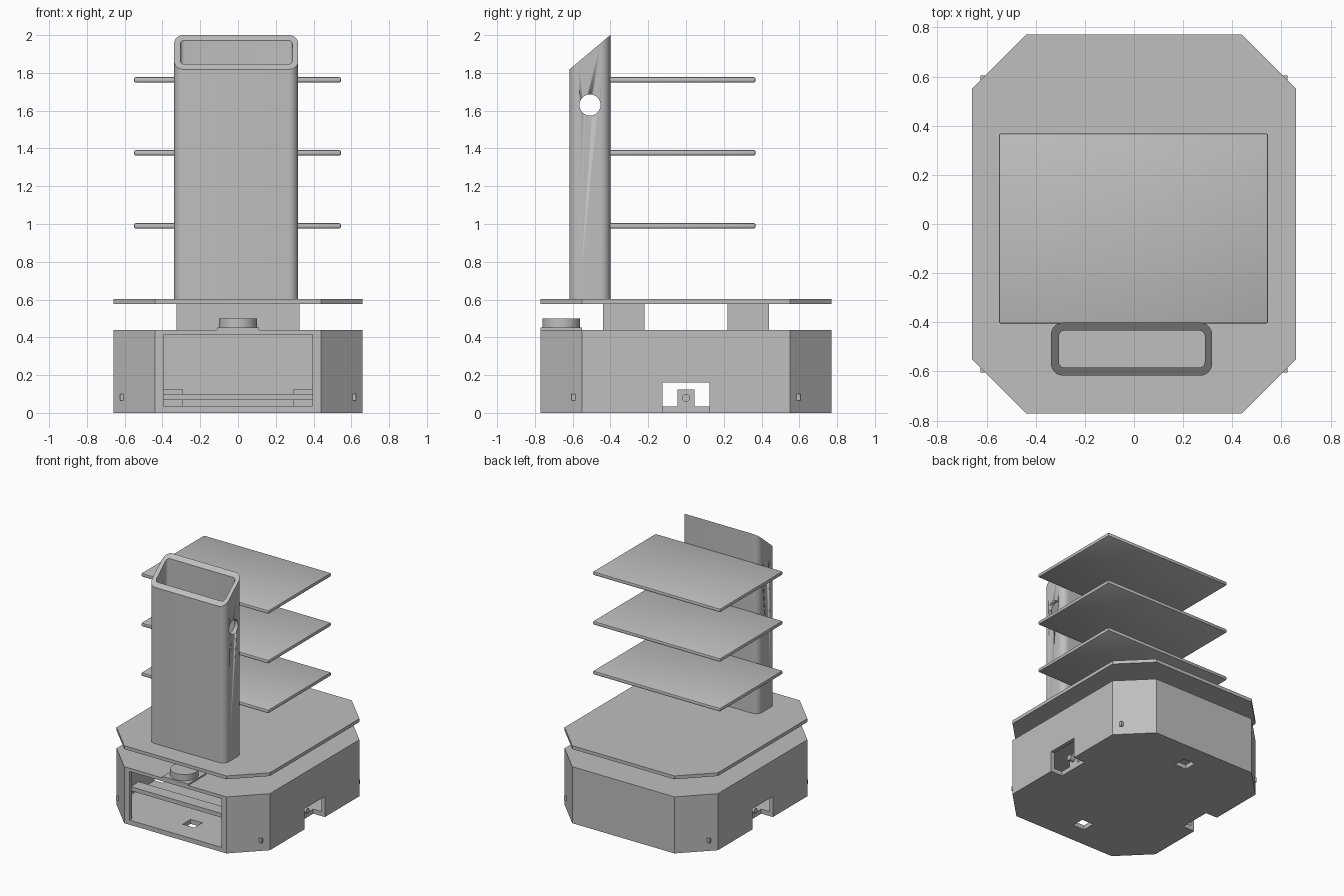
import bpy, bmesh, math
from mathutils import Matrix

if "Cube" in bpy.data.objects:
    bpy.data.objects.remove(bpy.data.objects["Cube"])

grey = bpy.data.materials.new("plain_grey")
grey.diffuse_color = (0.52, 0.52, 0.52, 1)
grey.use_nodes = True
grey.node_tree.nodes["Principled BSDF"].inputs["Base Color"].default_value = grey.diffuse_color


def add_object(name, bm, smooth=False):
    bmesh.ops.recalc_face_normals(bm, faces=bm.faces[:])
    mesh = bpy.data.meshes.new(name)
    bm.to_mesh(mesh)
    bm.free()
    mesh.materials.append(grey)
    if smooth:
        for p in mesh.polygons:
            p.use_smooth = True
        mesh.set_sharp_from_angle(angle=math.radians(30))
    ob = bpy.data.objects.new(name, mesh)
    bpy.context.collection.objects.link(ob)
    return ob


def box(name, x0, x1, y0, y1, z0, z1, bevel=0):
    bm = bmesh.new()
    m = Matrix.Translation(((x0 + x1) / 2, (y0 + y1) / 2, (z0 + z1) / 2))
    m = m @ Matrix.Diagonal((x1 - x0, y1 - y0, z1 - z0, 1))
    bmesh.ops.create_cube(bm, size=1, matrix=m)
    if bevel:
        bmesh.ops.bevel(bm, geom=bm.edges[:], offset=bevel, segments=2,
                        profile=0.5, affect='EDGES')
    return add_object(name, bm, bevel > 0)


def cylinder(name, center, r, depth, along_x=False):
    bm = bmesh.new()
    m = Matrix.Translation(center)
    if along_x:
        m = m @ Matrix.Rotation(math.pi / 2, 4, 'Y')
    bmesh.ops.create_cone(bm, cap_ends=True, segments=40, radius1=r, radius2=r,
                          depth=depth, matrix=m)
    return add_object(name, bm, True)


def octagon(name, hx, hy, c, z0, z1):
    pts = [(hx, hy - c), (hx - c, hy), (c - hx, hy), (-hx, hy - c),
           (-hx, c - hy), (c - hx, -hy), (hx - c, -hy), (hx, c - hy)]
    bm = bmesh.new()
    lo, hi = ([bm.verts.new((x, y, z)) for x, y in pts] for z in (z0, z1))
    bm.faces.new(lo)
    bm.faces.new(hi)
    for i in range(8):
        j = (i + 1) % 8
        bm.faces.new((lo[i], lo[j], hi[j], hi[i]))
    return add_object(name, bm)


def rounded_rect(x0, x1, y0, y1, r, n=8):
    corners = [(x1 - r, y1 - r), (x0 + r, y1 - r), (x0 + r, y0 + r), (x1 - r, y0 + r)]
    return [(cx + r * math.cos((k + i / n) * math.pi / 2),
             cy + r * math.sin((k + i / n) * math.pi / 2))
            for k, (cx, cy) in enumerate(corners) for i in range(n + 1)]


def cut(ob, cutters):
    for c in cutters:
        c.hide_render = True
        mod = ob.modifiers.new("cut", 'BOOLEAN')
        mod.operation = 'DIFFERENCE'
        mod.solver = 'EXACT'
        mod.object = c
    bpy.context.view_layer.update()
    dg = bpy.context.evaluated_depsgraph_get()
    mesh = bpy.data.meshes.new_from_object(ob.evaluated_get(dg))
    ob.modifiers.clear()
    ob.data = mesh
    for c in cutters:
        bpy.data.objects.remove(c)


# Hollow base with front window, wheel notches and caster holes
base = octagon("base_shell", 0.66, 0.77, 0.22, 0, 0.44)
cut(base, [octagon("cavity_cutter", 0.63, 0.74, 0.2024, 0.035, 0.415)])
cutters = [box("window_cutter", -0.395, 0.395, -0.9, -0.7, 0.036, 0.414)]
for s in (-1, 1):
    x0, x1 = sorted((s * 0.56, s * 0.8))
    cutters.append(box("notch_cutter", x0, x1, -0.125, 0.125, -0.1, 0.16))
    cutters.append(box("caster_cutter", -0.05, 0.05, s * 0.56 - 0.05, s * 0.56 + 0.05, -0.1, 0.1))
cut(base, cutters)

# Drive motors with shafts, and a cross bar inside the base
for s in (-1, 1):
    x0, x1 = sorted((s * 0.29, s * 0.56))
    box("motor_block", x0, x1, -0.045, 0.045, 0.03, 0.125)
    cylinder("motor_shaft", (s * 0.575, 0, 0.08), 0.021, 0.05, along_x=True)
box("cross_bar", -0.63, 0.63, -0.42, -0.32, 0.068, 0.1)

# Small sensor nubs on the corner faces
for sx in (-1, 1):
    for sy in (-1, 1):
        x0, x1 = sorted((sx * 0.60, sx * 0.625))
        y0, y1 = sorted((sy * 0.58, sy * 0.605))
        box("corner_nub", x0, x1, y0, y1, 0.065, 0.1)

# Front scanner on its mounting plate
box("scanner_plate", -0.11, 0.11, -0.77, -0.55, 0.44, 0.452)
cylinder("scanner", (0, -0.66, 0.475), 0.1, 0.05)

# Spacer blocks and upper deck
for s in (-1, 1):
    y0, y1 = sorted((s * 0.22, s * 0.44))
    box("spacer_block", -0.325, 0.325, y0, y1, 0.44, 0.58)
octagon("upper_deck", 0.66, 0.77, 0.22, 0.577, 0.603)

# Hollow column with slanted top
bm = bmesh.new()
rings = []
for loop in (rounded_rect(-0.338, 0.318, -0.617, -0.401, 0.05),
             rounded_rect(-0.305, 0.288, -0.584, -0.434, 0.022)):
    rings.append([bm.verts.new((x, y, 0.603)) for x, y in loop])
    rings.append([bm.verts.new((x, y, 2 + (y + 0.401) * 0.84)) for x, y in loop])
for a, b in ((0, 1), (1, 3), (3, 2), (2, 0)):
    n = len(rings[a])
    for i in range(n):
        j = (i + 1) % n
        bm.faces.new((rings[a][i], rings[a][j], rings[b][j], rings[b][i]))
column = add_object("column", bm, True)
cut(column, [cylinder("hole_cutter", (0, -0.508, 1.63), 0.056, 2, along_x=True)])

# Three trays behind the column
for z in (0.99, 1.377, 1.763):
    box("tray", -0.55, 0.545, -0.405, 0.368, z - 0.014, z + 0.014, bevel=0.008)
